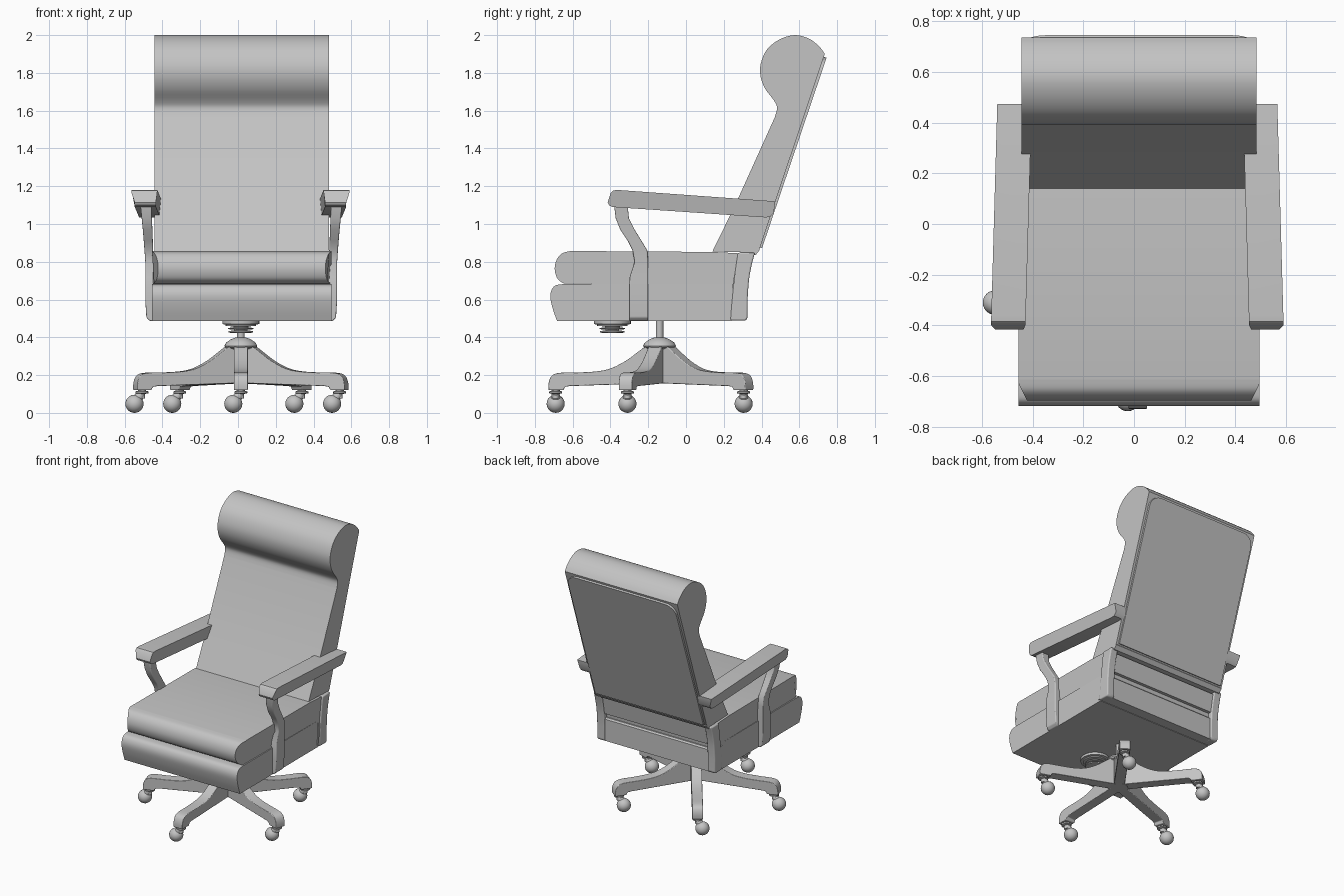
import bpy, bmesh, math
from mathutils import Matrix, Vector

CX = 0.02                      # centre line of the upholstery
HUB = Vector((0.015, -0.14, 0))

grey = bpy.data.materials.new("soft grey")
grey.diffuse_color = (0.55, 0.55, 0.55, 1)


def finish(name, bm, bevel=0.0):
    bmesh.ops.recalc_face_normals(bm, faces=bm.faces[:])
    me = bpy.data.meshes.new(name)
    bm.to_mesh(me)
    bm.free()
    me.materials.append(grey)
    ob = bpy.data.objects.new(name, me)
    bpy.context.collection.objects.link(ob)
    if bevel:
        m = ob.modifiers.new("bevel", 'BEVEL')
        m.width, m.segments, m.limit_method = bevel, 3, 'ANGLE'
    bpy.ops.object.select_all(action='DESELECT')
    ob.select_set(True)
    bpy.context.view_layer.objects.active = ob
    bpy.ops.object.shade_smooth_by_angle(angle=math.radians(35))
    return ob


def curve(pts, n=5):
    """Smooth open curve through the points."""
    out = []
    for i in range(len(pts) - 1):
        p = [Vector(pts[max(0, min(len(pts) - 1, k))]) for k in (i - 1, i, i + 1, i + 2)]
        for j in range(n):
            t = j / n
            v = 0.5 * (2 * p[1] + (p[2] - p[0]) * t + (2 * p[0] - 5 * p[1] + 4 * p[2] - p[3]) * t * t
                       + (3 * p[1] - p[0] - 3 * p[2] + p[3]) * t ** 3)
            out.append(tuple(v))
    return out + [tuple(pts[-1])]


def loft(name, rings, bevel=0.0):
    """Closed skin through rings that share a point count."""
    bm = bmesh.new()
    vs = [[bm.verts.new(p) for p in r] for r in rings]
    n = len(vs[0])
    for a, b in zip(vs, vs[1:]):
        for i in range(n):
            bm.faces.new((a[i], a[(i + 1) % n], b[(i + 1) % n], b[i]))
    bm.faces.new(vs[0])
    bm.faces.new(vs[-1])
    return finish(name, bm, bevel)


def prism(name, profile, half, cx=CX, bevel=0.0):
    """Side profile (y, z) extruded across x; half may depend on the point."""
    h = half if callable(half) else (lambda y, z: half)
    return loft(name, [[(cx + s * h(y, z), y, z) for y, z in profile] for s in (-1, 1)], bevel)


def lathe(name, profile, at, seg=24):
    """Closed turned part from (radius, z) points, listed bottom to top."""
    rings = [[(at[0] + r * math.cos(a), at[1] + r * math.sin(a), z)
              for a in (2 * math.pi * k / seg for k in range(seg))] for r, z in profile]
    return loft(name, rings)


# Seat cushion with two front rolls, the upper one cut back at its corners
lower_roll = curve([(-0.683, 0.487), (-0.705, 0.55), (-0.718, 0.61), (-0.712, 0.65), (-0.69, 0.675), (-0.645, 0.682)])
upper_roll = curve([(-0.645, 0.684), (-0.68, 0.71), (-0.695, 0.76), (-0.685, 0.81), (-0.655, 0.845), (-0.61, 0.857)])
prism("seat_base", lower_roll + [(0.25, 0.682), (0.24, 0.487)], 0.475)
prism("seat_cushion", upper_roll + [(0.14, 0.852), (0.275, 0.845), (0.25, 0.682)],
      lambda y, z: 0.475 - 0.5 * max(0, -0.63 - y))

# Reclined backrest with head roll
roll = curve([(0.47, 1.565), (0.482, 1.615), (0.465, 1.655), (0.42, 1.715), (0.395, 1.78), (0.396, 1.85),
              (0.43, 1.925), (0.495, 1.977), (0.575, 2.0), (0.65, 1.982), (0.705, 1.94), (0.735, 1.90)], 4)
prism("backrest", [(0.14, 0.855), (0.26, 1.10)] + roll + [(0.39, 0.87), (0.37, 0.848)], 0.463)

# Thin rear panel with rounded top corners, lying on the back slope
low, high = Vector((0, 0.392, 0.875)), Vector((0, 0.737, 1.893))
up = high - low
length = up.length
up.normalize()
out = Vector((0, up.z, -up.y))
outline = [(-0.445, 0), (0.445, 0)]
for c, start in ((0.365, 0), (-0.365, 90)):
    for k in range(7):
        a = math.radians(start + 15 * k)
        outline.append((c + 0.08 * math.cos(a), length - 0.09 + 0.08 * math.sin(a)))
loft("rear_panel", [[Vector((CX + u, 0, 0)) + low + up * v + out * d for u, v in outline] for d in (-0.004, 0.011)])

# Rear crosspieces under the backrest
prism("rear_ledge", [(0.30, 0.835), (0.368, 0.835), (0.39, 0.862), (0.385, 0.872), (0.30, 0.872)], 0.463)
prism("rear_lower_rail", [(0.22, 0.49), (0.315, 0.49), (0.315, 0.65), (0.305, 0.66), (0.22, 0.66)], 0.44)
prism("rear_filler", [(0.235, 0.655), (0.295, 0.655), (0.315, 0.84), (0.26, 0.84)], 0.44)
prism("rear_upper_rail", [(0.27, 0.695), (0.322, 0.695), (0.345, 0.825), (0.27, 0.825)], 0.44)

# Rear corner posts, arm posts and armrests on both sides
post = (curve([(0.275, 0.848), (0.262, 0.76), (0.25, 0.66), (0.24, 0.56), (0.235, 0.49)], 3)
        + [(0.315, 0.488), (0.325, 0.50)]
        + curve([(0.326, 0.60), (0.333, 0.70), (0.347, 0.78), (0.365, 0.848)], 3))
arm_post = [  # z, y front, y back, inner x, outer x
    (0.487, -0.30, -0.20, 0.46, 0.485), (0.505, -0.30, -0.20, 0.46, 0.502),
    (0.60, -0.30, -0.20, 0.46, 0.508), (0.72, -0.298, -0.20, 0.46, 0.508),
    (0.80, -0.272, -0.20, 0.463, 0.508), (0.86, -0.283, -0.205, 0.466, 0.512),
    (0.91, -0.308, -0.235, 0.468, 0.516), (0.97, -0.348, -0.272, 0.47, 0.521),
    (1.03, -0.372, -0.302, 0.473, 0.527), (1.11, -0.382, -0.31, 0.475, 0.535)]
arm_profile = [(-0.408, 1.10), (-0.415, 1.115), (-0.398, 1.165), (-0.385, 1.178), (-0.36, 1.18),
               (0.472, 1.12), (0.465, 1.06), (0.445, 1.037), (0.42, 1.035), (-0.39, 1.09)]
for s, side in ((-1, "left"), (1, "right")):
    prism(side + "_rear_post", post, 0.03, CX + s * 0.455, 0.008)
    prism(side + "_post_trim", [(0.222, 0.50), (0.245, 0.50), (0.248, 0.66), (0.23, 0.665)], 0.025, CX + s * 0.455)
    loft(side + "_arm_post", [[(CX - 0.003 + s * x, y, z) for x, y in ((a, f), (b, f), (b, r), (a, r))]
                              for z, f, r, a, b in arm_post], 0.006)
    # armrest narrows below and drifts inwards towards the back
    rings = []
    for edge in (0, 1):
        ring = []
        for y, z in arm_profile:
            inward = 0.025 * (y + 0.41) / 0.88
            top = z > 1.15 - 0.06 * (y + 0.41)
            x = (0.577 if top else 0.560) if edge else (0.441 if top else 0.448)
            ring.append((CX - 0.007 + s * (x - inward), y, z))
        rings.append(ring)
    loft(side + "_armrest", rings)

# Column, hub and tilt knob
lathe("column", [(0.02, 0.36), (0.02, 0.50)], HUB)
lathe("hub", [(0.06, 0.155), (0.06, 0.335), (0.082, 0.345), (0.087, 0.355), (0.078, 0.372),
              (0.055, 0.388), (0.035, 0.397), (0.02, 0.40)], HUB, 32)
lathe("tilt_knob", [(0.045, 0.423), (0.065, 0.425), (0.065, 0.434), (0.035, 0.436), (0.035, 0.442), (0.068, 0.443),
                    (0.068, 0.45), (0.04, 0.452), (0.04, 0.458), (0.08, 0.46), (0.08, 0.468), (0.098, 0.47),
                    (0.098, 0.49)], (0.015, -0.39), 32)

# Five curved legs, each with a ball caster
leg_top = curve([(0.0, 0.358), (0.07, 0.352), (0.115, 0.322), (0.18, 0.275), (0.26, 0.235), (0.34, 0.219),
                 (0.44, 0.214), (0.53, 0.212), (0.57, 0.197), (0.587, 0.16), (0.588, 0.12)], 3)
leg = leg_top + [(0.51, 0.12), (0.50, 0.138), (0.475, 0.142), (0.0, 0.158)]
for i in range(5):
    a = math.radians(-90 + 72 * i)
    d, w = Vector((math.cos(a), math.sin(a), 0)), Vector((-math.sin(a), math.cos(a), 0))
    loft(f"leg_{i + 1}", [[HUB + d * r + w * s * 0.037 + Vector((0, 0, z)) for r, z in leg] for s in (-1, 1)], 0.004)
    stem = HUB + d * 0.55
    ball = stem + Vector((-0.04, 0, 0.048))
    lathe(f"caster_stem_{i + 1}", [(0.016, 0.075), (0.016, 0.10), (0.034, 0.104), (0.034, 0.114),
                                   (0.022, 0.116), (0.022, 0.13)], stem, 16)
    bm = bmesh.new()
    bmesh.ops.create_uvsphere(bm, u_segments=20, v_segments=12, radius=0.048,
                              matrix=Matrix.Translation(ball) @ Matrix.Rotation(math.pi / 2, 4, 'Y'))
    finish(f"caster_ball_{i + 1}", bm)
    # sloping neck joining ball and stem
    bm = bmesh.new()
    bmesh.ops.create_cone(bm, cap_ends=True, segments=16, radius1=0.03, radius2=0.02, depth=0.07,
                          matrix=Matrix.Translation((ball + stem + Vector((0, 0, 0.112))) / 2)
                          @ Matrix.Rotation(math.radians(38), 4, 'Y'))
    finish(f"caster_neck_{i + 1}", bm)
